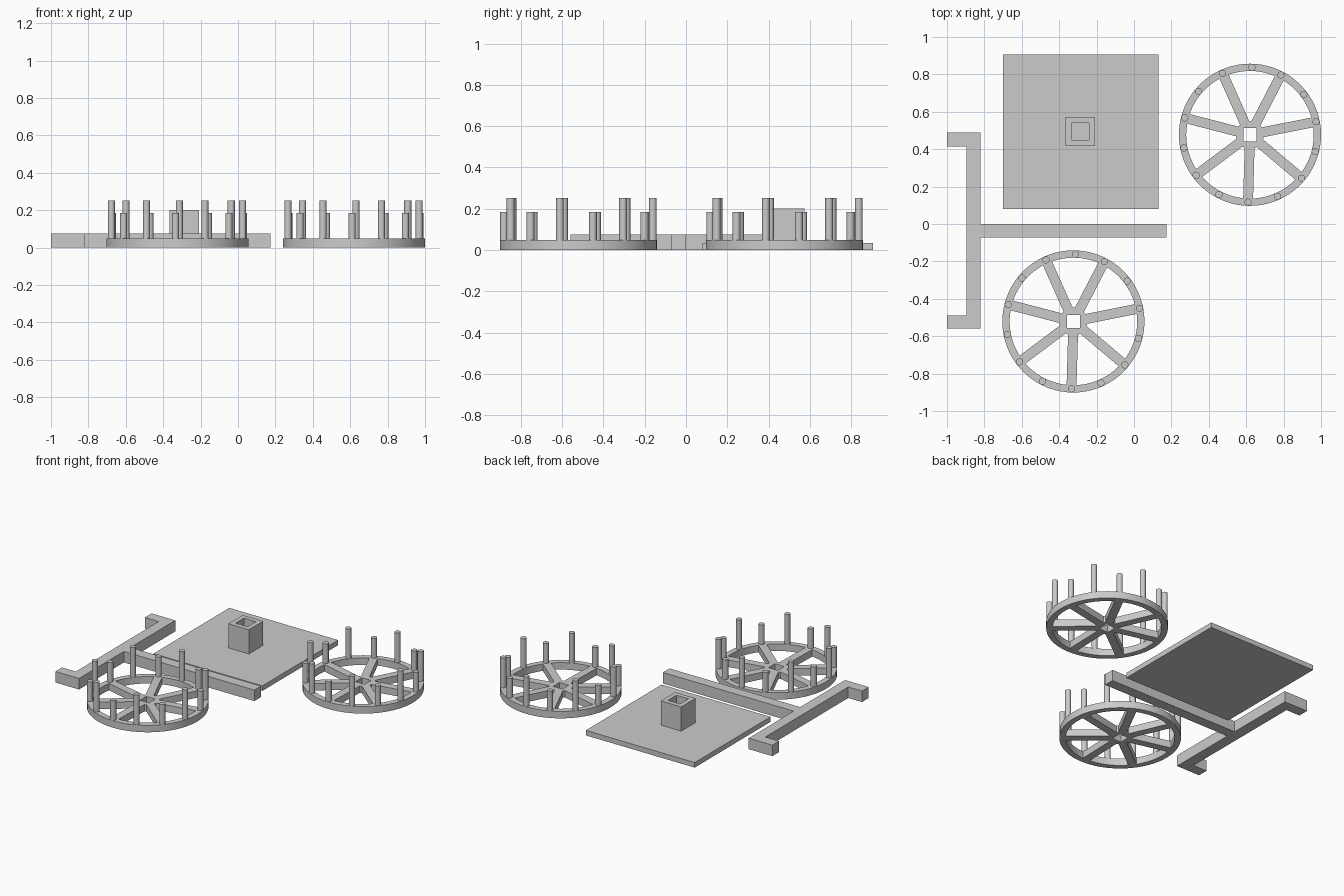
import bpy
import bmesh
from math import cos, sin, pi, radians

cube = bpy.data.objects.get("Cube")
if cube:
    bpy.data.objects.remove(cube)

grey = bpy.data.materials.new("plain_grey")
grey.use_nodes = True
colour = (0.6, 0.6, 0.6, 1)
grey.diffuse_color = colour
grey.node_tree.nodes["Principled BSDF"].inputs["Base Color"].default_value = colour


def finish(bm, name, location=(0, 0, 0)):
    bmesh.ops.recalc_face_normals(bm, faces=bm.faces)
    mesh = bpy.data.meshes.new(name)
    bm.to_mesh(mesh)
    bm.free()
    mesh.materials.append(grey)
    mesh.shade_smooth()
    mesh.set_sharp_from_angle(angle=radians(30))
    obj = bpy.data.objects.new(name, mesh)
    obj.location = location
    bpy.context.collection.objects.link(obj)
    return obj


def prism(bm, outline, z0, z1):
    """Closed solid from a flat outline."""
    low = [bm.verts.new((x, y, z0)) for x, y in outline]
    high = [bm.verts.new((x, y, z1)) for x, y in outline]
    bm.faces.new(low)
    bm.faces.new(high)
    for i in range(len(low)):
        bm.faces.new((low[i - 1], low[i], high[i], high[i - 1]))


def tube(bm, outer, inner, z0, z1):
    """Solid between two outlines with matching point counts."""
    loops = [[bm.verts.new((x, y, z)) for x, y in line]
             for line, z in ((outer, z0), (outer, z1), (inner, z1), (inner, z0))]
    for k in range(4):
        a, b = loops[k - 1], loops[k]
        for i in range(len(a)):
            bm.faces.new((a[i - 1], a[i], b[i], b[i - 1]))


def circle(radius, n, cx=0, cy=0):
    return [(cx + radius * cos(2 * pi * i / n), cy + radius * sin(2 * pi * i / n))
            for i in range(n)]


def square(half, n=4):
    """Square outline sampled at n directions, corners included."""
    start = pi / 4
    points = []
    for i in range(n):
        c, s = cos(start + 2 * pi * i / n), sin(start + 2 * pi * i / n)
        k = half / max(abs(c), abs(s))
        points.append((c * k, s * k))
    return points


RIM, THICK, SPOKES, FIRST = 0.38, 0.048, 7, radians(11.2)


def wheel(name, x, y):
    # Rim
    bm = bmesh.new()
    tube(bm, circle(RIM, 72), circle(0.341, 72), 0, THICK)
    finish(bm, name + "_rim", (x, y, 0))

    # Hub with a square axle hole
    bm = bmesh.new()
    hub = circle(0.075, 32)
    tube(bm, hub[4:] + hub[:4], square(0.035, 32), 0, THICK)
    finish(bm, name + "_hub", (x, y, 0))

    # Spokes
    bm = bmesh.new()
    for i in range(SPOKES):
        a = FIRST + 2 * pi * i / SPOKES
        c, s = cos(a), sin(a)
        bar = [(0.06, -0.0265), (0.345, -0.0265), (0.345, 0.0265), (0.06, 0.0265)]
        prism(bm, [(u * c - v * s, u * s + v * c) for u, v in bar], 0, THICK)
    finish(bm, name + "_spokes", (x, y, 0))

    # Pegs: short ones over the spokes, tall ones between them
    bm = bmesh.new()
    for i in range(2 * SPOKES):
        a = FIRST + pi * i / SPOKES
        top = 0.252 if i % 2 else 0.184
        prism(bm, circle(0.019, 20, 0.36 * cos(a), 0.36 * sin(a)), THICK, top)
    finish(bm, name + "_pegs", (x, y, 0))


wheel("back_wheel", 0.62, 0.477)
wheel("front_wheel", -0.324, -0.521)

# Base plate
bm = bmesh.new()
prism(bm, [(-0.7, 0.08), (0.13, 0.08), (0.13, 0.905), (-0.7, 0.905)], 0, 0.035)
finish(bm, "base_plate")

# Hollow square post on the plate
bm = bmesh.new()
tube(bm, square(0.078), square(0.046), 0.035, 0.202)
finish(bm, "socket_post", (-0.287, 0.495, 0))

# T-shaped handle with two hooked ends
bm = bmesh.new()
handle = [(0.175, 0), (-0.82, 0), (-0.82, 0.488), (-1, 0.488), (-1, 0.415), (-0.895, 0.415),
          (-0.895, -0.488), (-1, -0.488), (-1, -0.56), (-0.82, -0.56),
          (-0.82, -0.072), (0.175, -0.072)]
prism(bm, handle, 0, 0.076)
finish(bm, "forked_handle")
